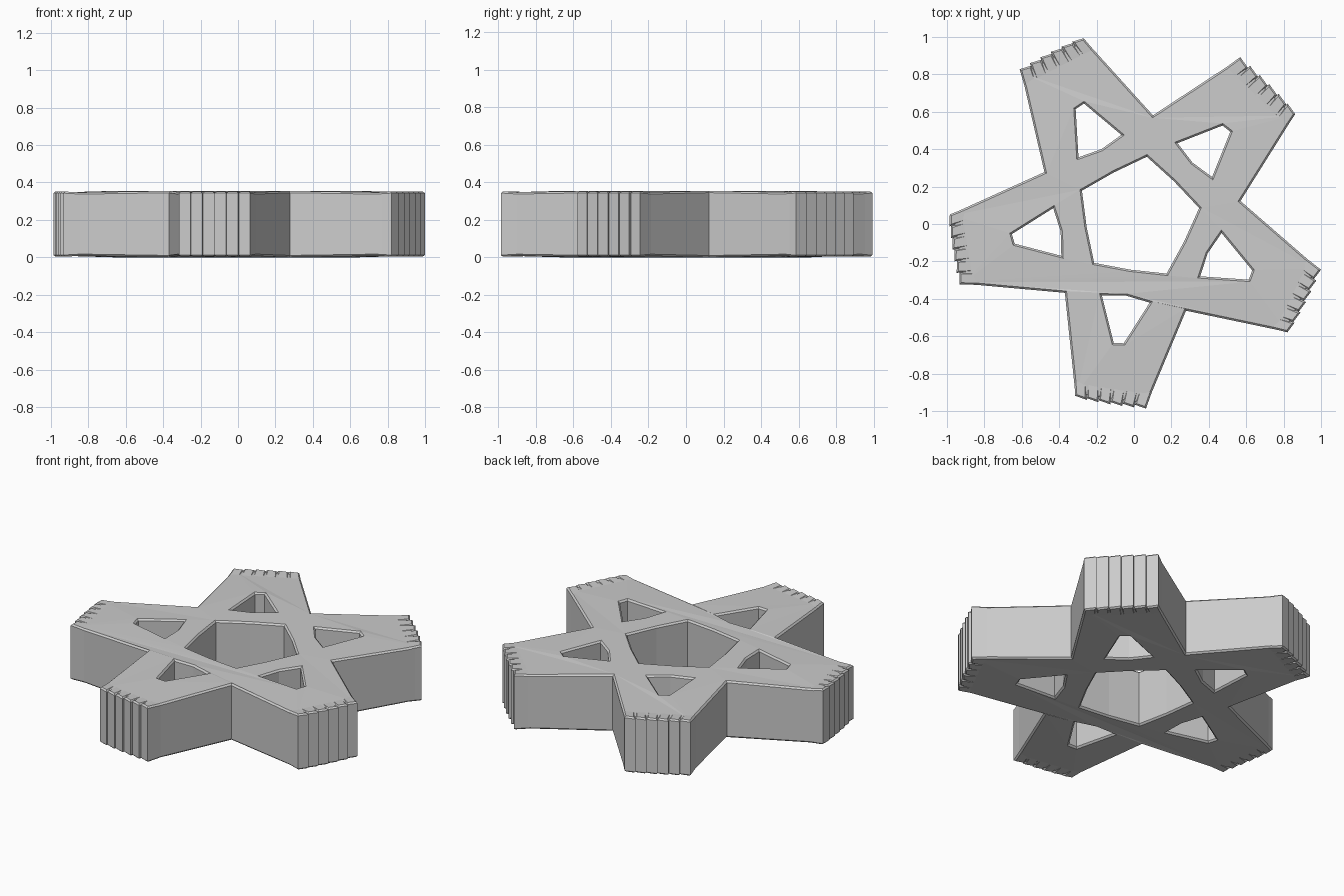
import bpy, bmesh
from math import radians, sin, cos
from mathutils import Vector

if "Cube" in bpy.data.objects:
    bpy.data.objects.remove(bpy.data.objects["Cube"])

CX, CY, H, CH = 0.02, 0.03, 0.355, 0.01
AXES = [45.6 + 72 * k for k in range(5)]
TIP_U = 0.992                                  # arm length along its axis
HALF = [0.212, 0.190, 0.188, 0.192, 0.190]     # half width of each tip


def polar(r, deg):
    a = radians(deg)
    return (CX + r * cos(a), CY + r * sin(a))


def arm_point(axis, u, v):
    a = radians(axis)
    return (CX + u * cos(a) - v * sin(a), CY + u * sin(a) + v * cos(a))


# Closed outlines: star body, pentagon opening, five arm openings
outline, centre = [], []
loops = [outline, centre]
for a, hw in zip(AXES, HALF):
    outline += [polar(0.557, a - 36), arm_point(a, TIP_U - 0.012, -hw),
                arm_point(a, TIP_U - 0.012, hw)]
    centre += [polar(0.333, a - 36), polar(0.277, a)]
    loops.append([polar(0.455, a - 16.5), polar(0.678, a - 2.5), polar(0.672, a + 2),
                  polar(0.455, a + 16.5), polar(0.418, a)])

curve = bpy.data.curves.new("star_profile", 'CURVE')
curve.dimensions = '2D'
curve.fill_mode = 'BOTH'
curve.extrude = H / 2 - CH
curve.bevel_depth = CH
curve.bevel_resolution = 0
curve.offset = -CH
for pts in loops:
    s = curve.splines.new('POLY')
    s.points.add(len(pts) - 1)
    for p, (x, y) in zip(s.points, pts):
        p.co = (x, y, 0, 1)
    s.use_cyclic_u = True

# Star body: convert to mesh, weld, and lower the arm tips slightly
temp = bpy.data.objects.new("profile_helper", curve)
bpy.context.collection.objects.link(temp)
bpy.context.view_layer.update()
dg = bpy.context.evaluated_depsgraph_get()
mesh = bpy.data.meshes.new_from_object(temp.evaluated_get(dg))
bpy.data.objects.remove(temp)
bm = bmesh.new()
bm.from_mesh(mesh)
bmesh.ops.remove_doubles(bm, verts=bm.verts, dist=0.0005)
for v in bm.verts:
    if (v.co.xy - Vector((CX, CY))).length > 0.9:
        v.co.z *= 0.95
    v.co.z += H / 2
bmesh.ops.recalc_face_normals(bm, faces=bm.faces)
bm.to_mesh(mesh)
bm.free()
for p in mesh.polygons:
    p.use_smooth = False
body = bpy.data.objects.new("star_body", mesh)
bpy.context.collection.objects.link(body)


# Tip strips: fanned chamfered slats giving each arm its stepped end
def tip_strips(name, axis, hw, count=6):
    bm = bmesh.new()
    u0, u1 = 0.84, TIP_U
    slope = (0.327 - hw) / (TIP_U - 0.451)
    for i in range(count):
        f0, f1 = -1 + 2 * i / count, -1 + 2 * (i + 1) / count
        w0 = hw + slope * (u1 - u0) - 0.006
        bulge = 0.008 * (1 - ((f0 + f1) / 2) ** 2)
        corners = [(u0, f0 * w0, 0.012), (u1 + bulge - 0.007, f0 * hw, 0.003),
                   (u1 + bulge + 0.005, f1 * hw, 0.003), (u0, f1 * w0, 0.012)]
        low, high = [], []
        for u, v, z in corners:
            x, y = arm_point(axis, u, v)
            low.append(bm.verts.new((x, y, z)))
            high.append(bm.verts.new((x, y, H - z)))
        faces = [bm.faces.new(low[::-1]), bm.faces.new(high)]
        for k in range(4):
            n = (k + 1) % 4
            faces.append(bm.faces.new((low[k], low[n], high[n], high[k])))
        edges = list({e for f in faces[:2] for e in f.edges})
        bmesh.ops.bevel(bm, geom=edges, offset=0.009, segments=1, affect='EDGES')
    bmesh.ops.recalc_face_normals(bm, faces=bm.faces)
    me = bpy.data.meshes.new(name)
    bm.to_mesh(me)
    bm.free()
    bpy.context.collection.objects.link(bpy.data.objects.new(name, me))


for k, (a, hw) in enumerate(zip(AXES, HALF)):
    tip_strips(f"arm_tip_strips_{k + 1}", a, hw)
